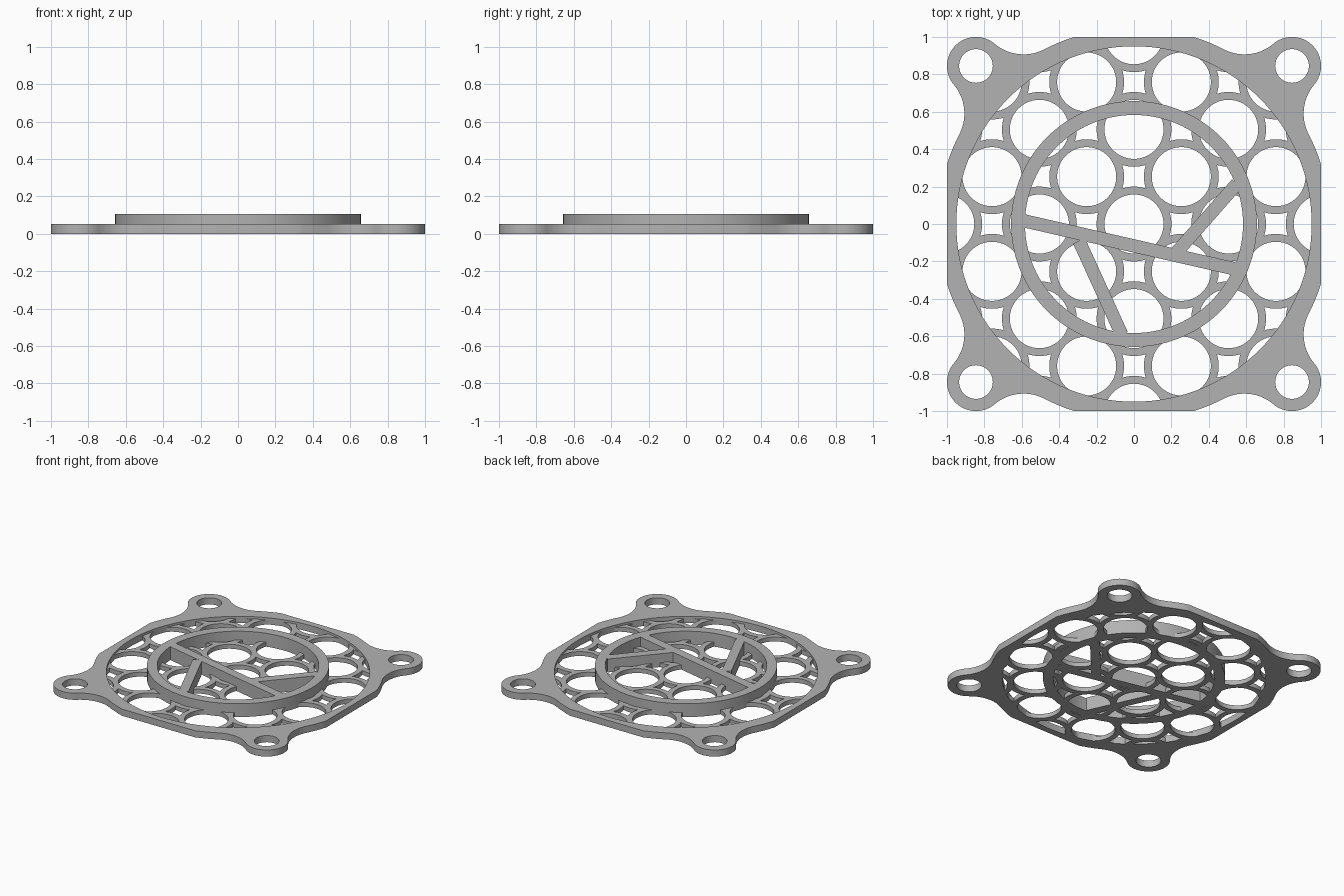
import bpy, bmesh, math
from math import cos, sin, pi, hypot, atan2

if "Cube" in bpy.data.objects:
    bpy.data.objects.remove(bpy.data.objects["Cube"], do_unlink=True)

FRAME_H, GRILL_H, EMBLEM_H = 0.053, 0.035, 0.106
PITCH, HOLE_R, RING_R = 0.253, 0.158, 0.2
OPENING_R = 0.95

grey = bpy.data.materials.new("grey plastic")
grey.use_nodes = True
grey.diffuse_color = (0.45, 0.45, 0.45, 1)
grey.node_tree.nodes["Principled BSDF"].inputs["Base Color"].default_value = grey.diffuse_color


def arc(cx, cy, r, a0, a1, n):
    return [(cx + r * cos(a0 + (a1 - a0) * i / n), cy + r * sin(a0 + (a1 - a0) * i / n))
            for i in range(n + 1)]


def circle(cx, cy, r, n=64):
    return arc(cx, cy, r, 0, 2 * pi, n)[:-1]


def prisms(name, outlines, z0, z1):
    """Extrude closed outlines into solid prisms, all in one object."""
    bm = bmesh.new()
    for pts in outlines:
        low = [bm.verts.new((x, y, z0)) for x, y in pts]
        high = [bm.verts.new((x, y, z1)) for x, y in pts]
        bm.faces.new(low[::-1])
        bm.faces.new(high)
        for i in range(len(pts)):
            j = (i + 1) % len(pts)
            bm.faces.new((low[i], low[j], high[j], high[i]))
    bmesh.ops.recalc_face_normals(bm, faces=bm.faces)
    mesh = bpy.data.meshes.new(name)
    bm.to_mesh(mesh)
    bm.free()
    mesh.materials.append(grey)
    ob = bpy.data.objects.new(name, mesh)
    bpy.context.collection.objects.link(ob)
    return ob


def boolean(ob, other, operation):
    """Apply a boolean and remove the helper."""
    mod = ob.modifiers.new("bool", "BOOLEAN")
    mod.object, mod.operation, mod.solver = other, operation, "EXACT"
    bpy.ops.object.select_all(action="DESELECT")
    bpy.context.view_layer.objects.active = ob
    ob.select_set(True)
    bpy.ops.object.modifier_apply(modifier=mod.name)
    bpy.data.objects.remove(other, do_unlink=True)


def smooth(ob):
    bpy.ops.object.select_all(action="DESELECT")
    bpy.context.view_layer.objects.active = ob
    ob.select_set(True)
    bpy.ops.object.shade_smooth_by_angle(angle=math.radians(25))


# Frame outline: flat side, round body, concave fillet, screw ear; turned four times
BODY_R, EAR, EAR_R, FILLET = 1.05, 0.845, 0.155, 0.24
diag = EAR * math.sqrt(2)
along = ((BODY_R + FILLET) ** 2 - (EAR_R + FILLET) ** 2 + diag ** 2) / (2 * diag)
side = math.sqrt((BODY_R + FILLET) ** 2 - along ** 2)
fx, fy = (along + side) / math.sqrt(2), (along - side) / math.sqrt(2)
flat = math.acos(1 / BODY_R)
body_end = atan2(fy, fx)
ear_start = atan2(fy - EAR, fx - EAR)
quarter = arc(0, 0, BODY_R, flat, body_end, 6)
quarter += arc(fx, fy, FILLET, body_end + pi, ear_start + pi, 14)[1:]
half_ear = arc(EAR, EAR, EAR_R, ear_start, pi / 4, 16)[1:]
quarter += half_ear
quarter += [(y, x) for x, y in quarter[-2::-1]]
outline = []
for k in range(4):
    c, s = round(cos(k * pi / 2)), round(sin(k * pi / 2))
    outline += [(c * x - s * y, s * x + c * y) for x, y in quarter]

frame = prisms("frame", [outline], 0, FRAME_H)
cuts = [circle(0, 0, OPENING_R, 128)]
cuts += [circle(sx * EAR, sy * EAR, 0.09, 48) for sx in (-1, 1) for sy in (-1, 1)]
boolean(frame, prisms("frame_cutter", cuts, -0.1, 0.2), "DIFFERENCE")
smooth(frame)

# Grill: disc pierced by a checkerboard of round holes and four-sided gaps
grill = prisms("grill", [circle(0, 0, OPENING_R + 0.005, 128)], 0, GRILL_H)
cuts = []
half_diag = PITCH / math.sqrt(2)
spread = math.acos(half_diag / RING_R)
for i in range(-4, 5):
    for j in range(-4, 5):
        x, y = i * PITCH, j * PITCH
        if hypot(x, y) > 1.15:
            continue
        if (i + j) % 2 == 0:
            cuts.append(circle(x, y, HOLE_R))
        else:
            gap = []
            for k in range(4):
                a = k * pi / 2
                reach = pi / 4 - spread
                gap += arc(x + PITCH * cos(a), y + PITCH * sin(a), RING_R,
                           a + pi + reach, a + pi - reach, 8)[:-1]
            cuts.append(gap)
boolean(grill, prisms("grill_cutter", cuts, -0.1, 0.2), "DIFFERENCE")
smooth(grill)

# Emblem: raised ring with three straight bars
emblem = prisms("emblem", [circle(0, 0, 0.657, 128)], 0, EMBLEM_H)
boolean(emblem, prisms("ring_cutter", [circle(0, 0, 0.583, 128)], -0.1, 0.2), "DIFFERENCE")


def bar(x0, y0, x1, y1, width=0.07):
    length = hypot(x1 - x0, y1 - y0)
    nx, ny = -(y1 - y0) / length * width / 2, (x1 - x0) / length * width / 2
    pts = [(x0 + nx, y0 + ny), (x0 - nx, y0 - ny), (x1 - nx, y1 - ny), (x1 + nx, y1 + ny)]
    boolean(emblem, prisms("bar", [pts], 0, EMBLEM_H), "UNION")


bar(-0.61, 0.022, 0.56, -0.245)
bar(0.22, -0.16, 0.55, 0.215)
bar(-0.294, -0.09, -0.066, -0.59)
smooth(emblem)
